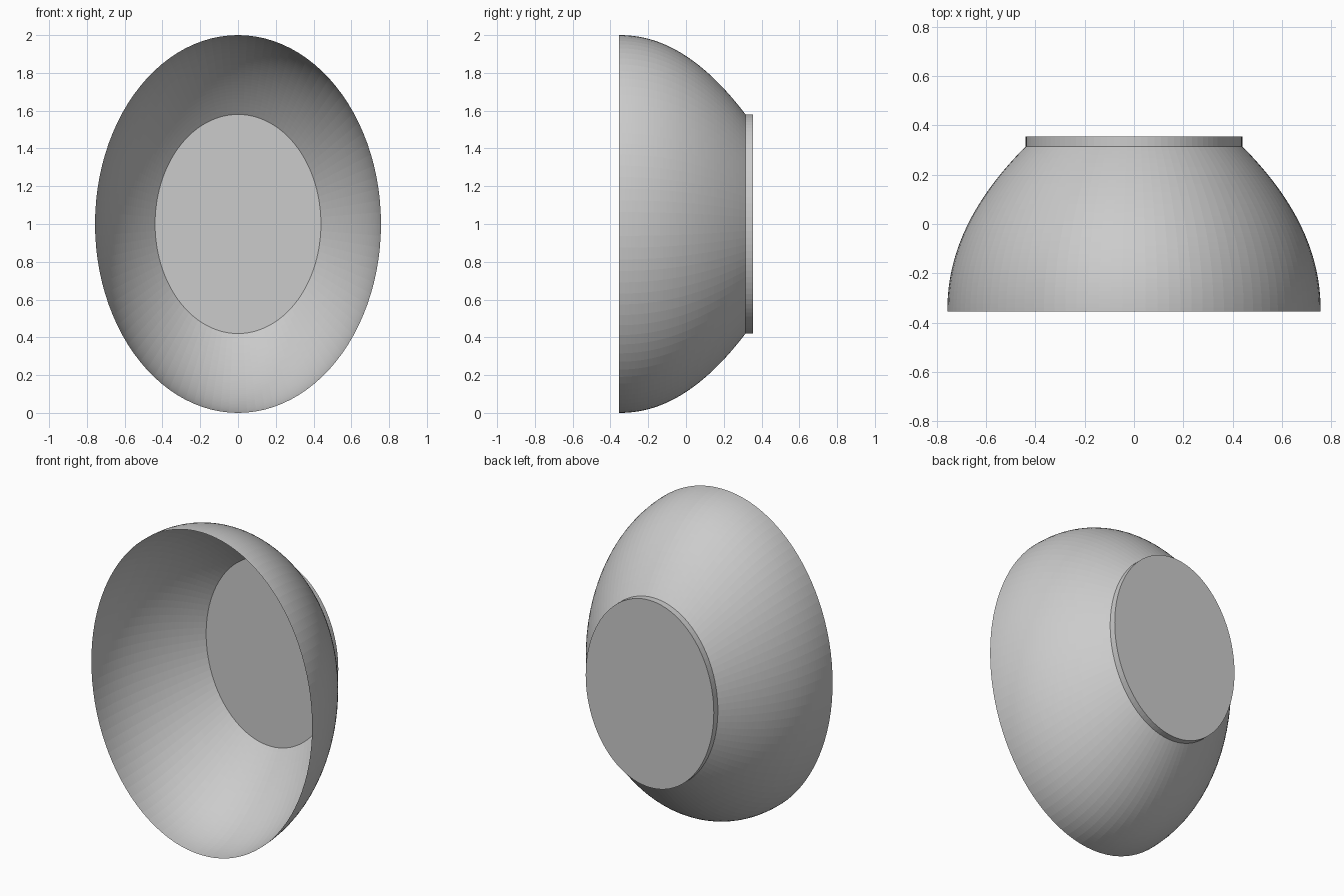
import bpy
import bmesh
import math
from mathutils import Vector

cube = bpy.data.objects.get("Cube")
if cube:
    bpy.data.objects.remove(cube, do_unlink=True)

SEGMENTS = 100
RINGS = 40
WIDTH = 0.757                 # half width of the oval for a half height of 1
RIM_Y, BASE_Y, BACK_Y = -0.355, 0.315, 0.355
BASE_SCALE = 0.58


def oval_revolve(name, profile):
    """Revolve (radius, y) points about the y axis and squash to an oval."""
    bm = bmesh.new()
    verts = [bm.verts.new((0, y, r)) for r, y in profile]
    edges = [bm.edges.new(pair) for pair in zip(verts, verts[1:])]
    bmesh.ops.spin(bm, geom=verts + edges, cent=(0, 0, 0), axis=(0, 1, 0),
                   angle=math.tau, steps=SEGMENTS)
    bmesh.ops.remove_doubles(bm, verts=bm.verts, dist=1e-5)
    bmesh.ops.scale(bm, vec=(WIDTH, 1, 1), verts=bm.verts)
    bmesh.ops.translate(bm, vec=(0, 0, 1), verts=bm.verts)
    bmesh.ops.recalc_face_normals(bm, faces=bm.faces)
    # Keep the open shell facing outward
    side = sum(f.normal.dot(f.calc_center_median() - Vector((0, 0, 1)))
               for f in bm.faces)
    if side < 0:
        bmesh.ops.reverse_faces(bm, faces=bm.faces)
    mesh = bpy.data.meshes.new(name)
    bm.to_mesh(mesh)
    bm.free()
    obj = bpy.data.objects.new(name, mesh)
    bpy.context.collection.objects.link(obj)
    return obj


# Thin open shell, curving in from the rim to the base
curve = []
for i in range(RINGS + 1):
    t = i / RINGS
    curve.append((1 - (1 - BASE_SCALE) * t ** 2.1,
                  RIM_Y + (BASE_Y - RIM_Y) * t))
oval_revolve("bowl_shell", curve)

# Solid oval plate closing the back
oval_revolve("base_plate", [(0, BASE_Y), (BASE_SCALE, BASE_Y),
                            (BASE_SCALE, BACK_Y), (0, BACK_Y)])
